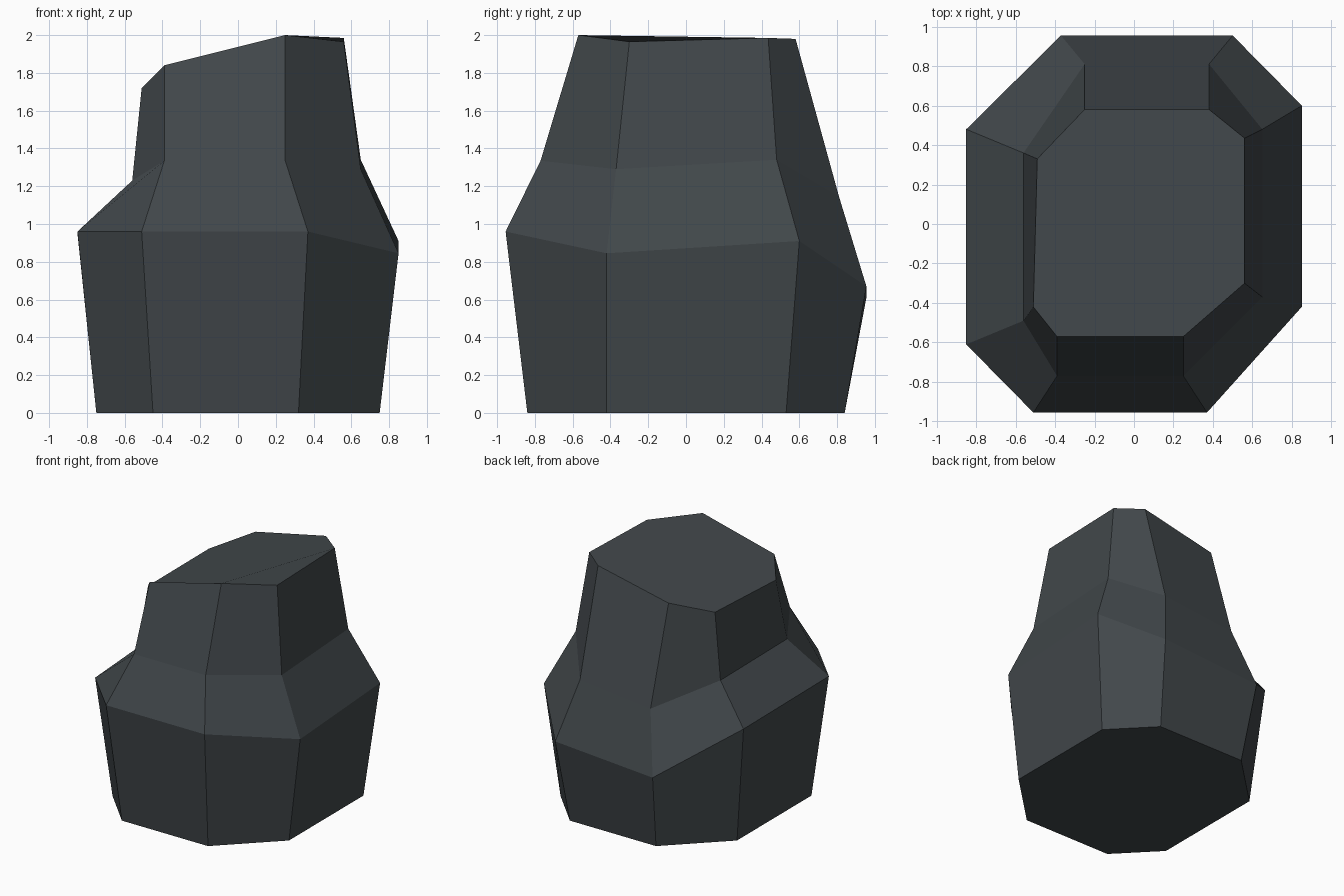
import bpy, bmesh

if "Cube" in bpy.data.objects:
    bpy.data.objects.remove(bpy.data.objects["Cube"])

# one slate colour
slate = bpy.data.materials.new("dark slate")
slate.diffuse_color = (0.053, 0.063, 0.069, 1)
slate.use_nodes = True
slate.node_tree.nodes["Principled BSDF"].inputs["Base Color"].default_value = slate.diffuse_color

# base outline: half of the octagon, the rest is the half turned by 180 degrees
half = [(-.45, -.84), (.32, -.84), (.75, -.42), (.75, .53)]
base = [(x, y, 0) for x, y in half] + [(-x, -y, 0) for x, y in half]

# uneven octagonal cross-sections, from the front-left corner counter-clockwise
shoulder = [(-.51, -.955, .96), (.37, -.955, .96), (.85, -.42, .845), (.85, .60, .91),
            (.50, .955, .67), (-.37, .955, .61), (-.85, .48, .95), (-.85, -.61, .96)]
waist = [(-.39, -.77, 1.335), (.25, -.77, 1.335), (.65, -.37, 1.29), (.65, .48, 1.34),
         (.38, .81, 1.145), (-.25, .81, 1.08), (-.56, .36, 1.22), (-.56, -.49, 1.23)]
crown = [(-.39, -.57, 1.84), (.25, -.57, 2.0), (.56, -.30, 1.965), (.56, .435, 1.985),
         (.38, .58, 1.98), (-.25, .58, 1.845), (-.49, .33, 1.74), (-.51, -.42, 1.72)]

# boulder: bridge the rings and cap both ends
bm = bmesh.new()
rings = [[bm.verts.new(p) for p in ring] for ring in (base, shoulder, waist, crown)]
for low, high in zip(rings, rings[1:]):
    for i in range(8):
        j = (i + 1) % 8
        bm.faces.new((low[i], low[j], high[j], high[i]))
bm.faces.new(rings[0][::-1])
bm.faces.new(rings[-1])
bm.normal_update()

mesh = bpy.data.meshes.new("boulder")
bm.to_mesh(mesh)
bm.free()
mesh.materials.append(slate)
bpy.context.collection.objects.link(bpy.data.objects.new("boulder", mesh))
